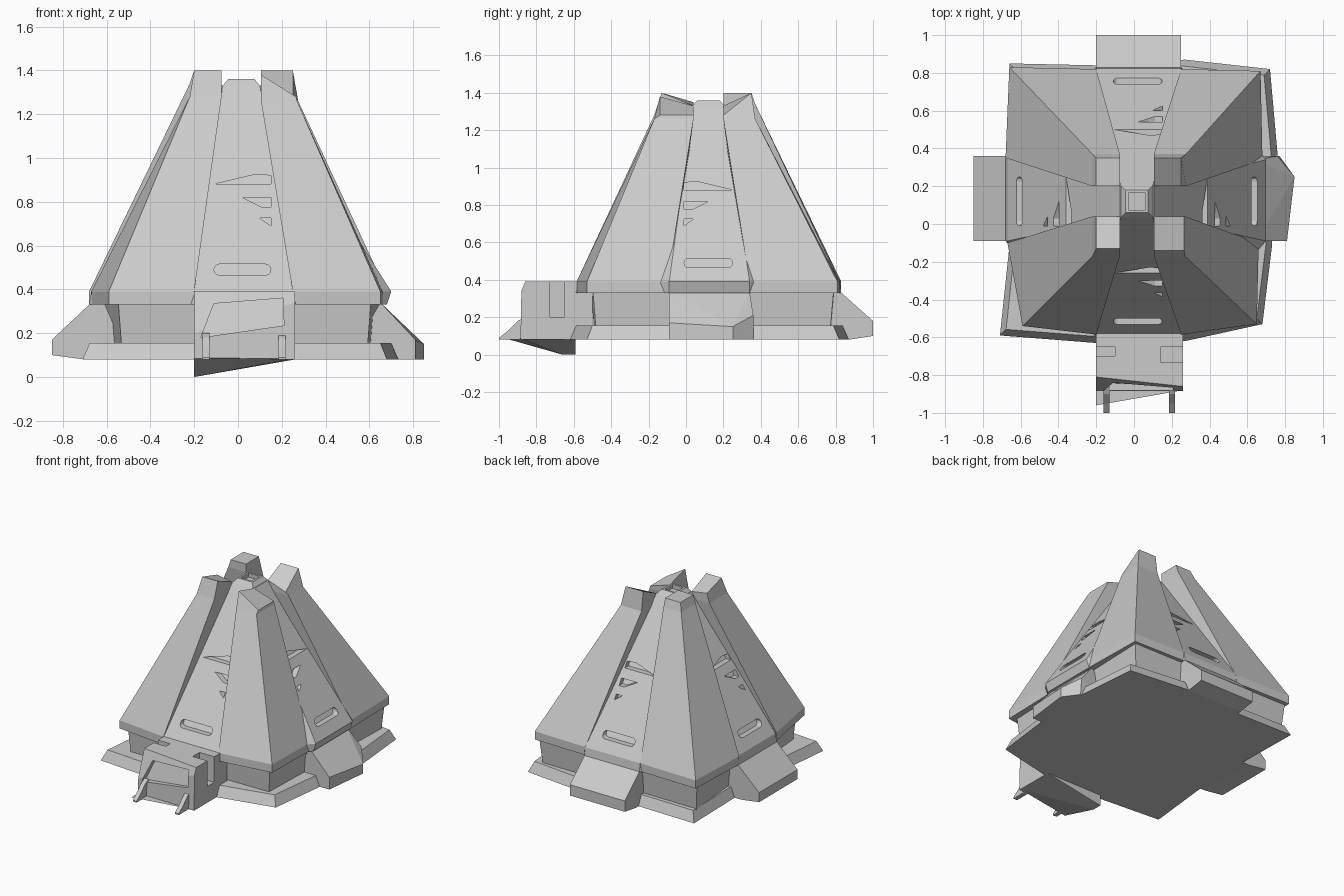
import bpy, bmesh, math

if "Cube" in bpy.data.objects:
    bpy.data.objects.remove(bpy.data.objects["Cube"])


def finish(bm, name):
    bmesh.ops.recalc_face_normals(bm, faces=bm.faces)
    me = bpy.data.meshes.new(name)
    bm.to_mesh(me)
    bm.free()
    ob = bpy.data.objects.new(name, me)
    bpy.context.collection.objects.link(ob)
    return ob


def add_loft(bm, rings):
    """Skin equal-length rings and cap both ends."""
    vs = [[bm.verts.new(p) for p in r] for r in rings]
    n = len(vs[0])
    for a, b in zip(vs, vs[1:]):
        for i in range(n):
            j = (i + 1) % n
            bm.faces.new((a[i], a[j], b[j], b[i]))
    bm.faces.new(vs[0][::-1])
    bm.faces.new(vs[-1])


def loft(name, rings):
    bm = bmesh.new()
    add_loft(bm, rings)
    return finish(bm, name)


def flat(pts, z):
    return [(x, y, z) for x, y in pts]


def grow(pts, s, c=(0.02, 0.12)):
    return [(c[0] + (x - c[0]) * s, c[1] + (y - c[1]) * s) for x, y in pts]


def prism_x(name, prof, x0, x1):
    return loft(name, [[(x, y, z) for y, z in prof] for x in (x0, x1)])


def hull(name, pts):
    bm = bmesh.new()
    for p in pts:
        bm.verts.new(p)
    bmesh.ops.convex_hull(bm, input=bm.verts)
    bmesh.ops.dissolve_limit(bm, angle_limit=0.01, verts=bm.verts, edges=bm.edges)
    return finish(bm, name)


def add_box(bm, x, y, z):
    add_loft(bm, [[(a, b, c) for a, b in ((x[0], y[0]), (x[1], y[0]), (x[1], y[1]), (x[0], y[1]))] for c in z])


def cut(ob, bm, name):
    c = finish(bm, name)
    c.hide_render = True
    c.display_type = 'WIRE'
    m = ob.modifiers.new("cut", 'BOOLEAN')
    m.operation = 'DIFFERENCE'
    m.solver = 'EXACT'
    m.object = c


# stepped plinth with splayed edge
base = [(-.71, -.59), (-.2, -.63), (.27, -.62), (.68, -.53), (.73, -.12), (.76, .37),
        (.72, .82), (.27, .87), (-.2, .84), (-.66, .85), (-.65, .35), (-.66, -.12)]
loft("plinth", [flat(base, .08), flat(grow(base, .955), .155), flat(grow(base, .9), .155)])

# recessed waist wall
waist = [(-.53, -.49), (.59, -.48), (.63, .77), (-.63, .78)]
loft("waist_wall", [flat(waist, .12), flat(grow(waist, 1.03), .34)])


# tapered core carrying the four recessed panels
def octagon(front, back, right, left):
    return [(-.2, front), (.25, front), (right, -.09), (right, .34), (.25, back), (-.2, back), (left, .35), (left, -.09)]


top = [(-.07, .035), (.1, .035), (.105, .04), (.105, .2), (.1, .205), (-.07, .205), (-.075, .2), (-.075, .04)]
core = loft("panel_core", [flat(octagon(-.6, .83, .68, -.68), .33), flat(octagon(-.581, .822, .70, -.67), .39),
                           flat(top, 1.33)])

# slots in panels: one long rounded slot and three wedge slots each
r = .025
slot = [(cx + r * math.cos(a + turn), .49 + r * math.sin(a + turn))
        for cx, turn in ((.125, 0), (-.085, math.pi))
        for a in [math.pi * (i / 6 - .5) for i in range(7)]]
wedges = [[(-.11, .88), (.15, .88), (.15, .92), (.08, .925)],
          [(.02, .82), (.11, .775), (.15, .775), (.15, .82)],
          [(.10, .725), (.15, .69), (.15, .725)]]
bm = bmesh.new()
for axis, start, end in (('y', -.62, .035), ('y', .86, .205), ('x', .738, .105), ('x', -.71, -.075)):
    sgn = 1 if start > 0 else -1
    for poly in [slot] + wedges:
        rings = []
        for off in (.06, -.04):
            ring = []
            for u, z in poly:
                d = start + (end - start) * (z - .33) + sgn * off
                ring.append((u, d, z) if axis == 'y' else (d, .14 - u, z))
            rings.append(ring)
        add_loft(bm, rings)
cut(core, bm, "slot_cutter")

# four corner towers: base points (outer, on front/back, on side), inner corner,
# shoulder xy and height, crown xy, crown heights (outer, front/back, inner, side)
corners = {
    "front_left": ((-.59, -.54), (-.2, -.585), (-.67, -.1), (-.075, .04), (-.22, -.17), 1.28,
                   (-.2, -.13), (1.4, 1.4, 1.33, 1.35)),
    "front_right": ((.65, -.53), (.25, -.585), (.66, -.1), (.105, .04), (.27, -.17), 1.26,
                    (.265, -.14), (1.28, 1.38, 1.33, 1.28)),
    "back_right": ((.67, .81), (.25, .82), (.68, .34), (.105, .2), (.275, .37), 1.26,
                   (.25, .35), (1.4, 1.4, 1.33, 1.28)),
    "back_left": ((-.66, .83), (-.2, .82), (-.68, .35), (-.075, .2), (-.22, .37), 1.34,
                  (-.2, .35), (1.4, 1.4, 1.4, 1.4)),
}
for name, (o, f, s, (ix, iy), sh, zs, tp, zc) in corners.items():
    b = [o, f, (f[0] * .75, iy + (s[1] - iy) * .8), s]
    shoulder = [sh, (ix, sh[1]), (ix, iy), (sh[0], iy)]
    crown = [tp, (ix, tp[1]), (ix, iy), (tp[0], iy)]
    loft(name + "_tower", [flat(b, .33), flat(b, .39), flat(shoulder, zs), [(*p, z) for p, z in zip(crown, zc)]])

# vent on the summit
vent = loft("summit_vent", [[(.015 + sx * w, .12 + sy * w, z) for sx, sy in ((-1, -1), (1, -1), (1, 1), (-1, 1))]
                            for w, z in ((.09, 1.25), (.085, 1.33), (.06, 1.36))])
bm = bmesh.new()
add_box(bm, (-.03, .06), (.075, .165), (1.31, 1.5))
cut(vent, bm, "vent_cutter")

# sloping ramps at the back and both sides
hull("back_ramp", [(x, y, z) for x in (-.2, .25)
                   for y, z in ((.6, .08), (.6, .34), (.82, .34), (1.0, .18), (1.0, .1), (.87, .08))])
hull("right_ramp", [(.5, -.09, .08), (.5, .36, .08), (.65, -.09, .34), (.65, .34, .34),
                    (.81, -.09, .17), (.85, .25, .15), (.81, -.09, .08), (.85, .25, .08), (.77, .36, .08),
                    (.76, .36, .21)])
hull("left_ramp", [(x, y, z) for y in (-.09, .36)
                   for x, z in ((-.5, .08), (-.62, .36), (-.68, .33), (-.85, .17), (-.85, .10), (-.7, .08))])

# front entrance: sloping face with window recess, side notches in the roof
door = loft("entrance", [[(x, -.5, .08), (x, -.5, .39), (x, t, .39), (x, -.88, m), (x, -.885, .08)]
                         for x, t, m in ((-.2, -.81, .2), (.26, -.86, .34))])
bm = bmesh.new()
win = [(-.17, .18), (.21, .235), (.205, .36), (-.11, .335)]
add_loft(bm, [[(x, y + (z - .2) * .3 - x * .1, z) for x, z in win] for y in (-1, -.85)])
add_box(bm, (-.3, -.1), (-.7, -.65), (.2, .5))
add_box(bm, (.14, .3), (-.73, -.65), (.2, .5))
cut(door, bm, "entrance_cutter")

# tilted wedge underneath the entrance
hull("entrance_keel", [(-.2, -.96, .085), (.26, -.88, .085), (.26, -.59, .08), (-.2, -.59, .09),
                       (-.2, -.66, 0), (-.2, -.59, 0)])

# pointed skids at the entrance front
for name, x in (("left_skid", -.145), ("right_skid", .2)):
    prism_x(name, [(-.86, .08), (-.86, .2), (-.9, .18), (-.95, .13), (-1.0, .09), (-1.0, .08)], x - .016, x + .016)
